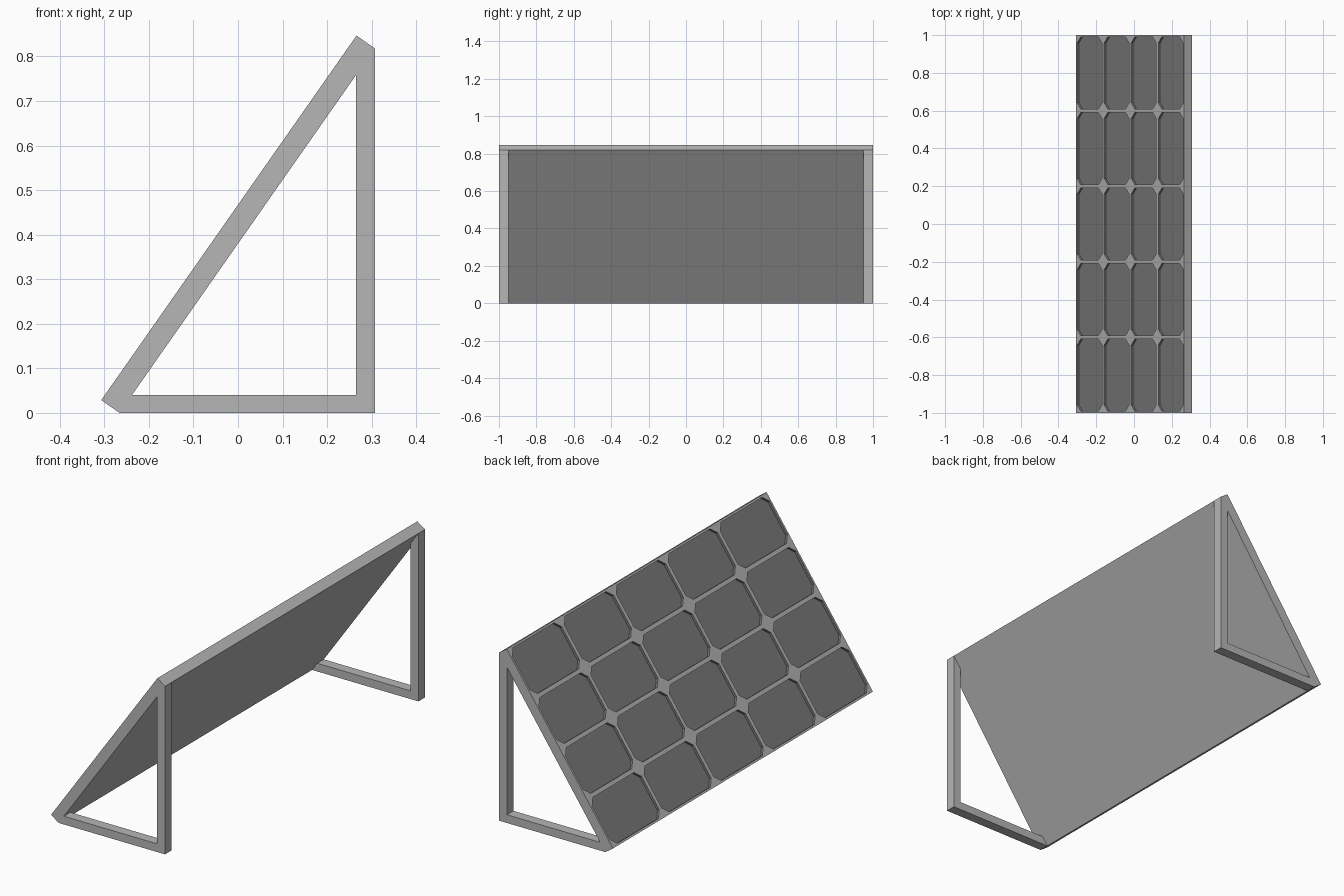
import bpy, bmesh, math
from mathutils import Vector

if "Cube" in bpy.data.objects:
    bpy.data.objects.remove(bpy.data.objects["Cube"])

ANGLE = math.radians(55)
LENGTH, THICK, WIDTH = 0.999, 0.05, 2.0
COLS, ROWS = 5, 4
GAP, CHAMFER, DEPTH = 0.010, 0.032, 0.012

D = Vector((math.cos(ANGLE), 0, math.sin(ANGLE)))      # up the slope
N = Vector((-math.sin(ANGLE), 0, math.cos(ANGLE)))     # out of the panel
HALF = (LENGTH * D.x - THICK * N.x) / 2
ORIGIN = Vector((-HALF, 0, THICK * N.z))               # lower outer edge


def material(name, v):
    m = bpy.data.materials.new(name)
    m.diffuse_color = (v, v, v, 1)
    m.use_nodes = True
    m.node_tree.nodes["Principled BSDF"].inputs["Base Color"].default_value = m.diffuse_color
    return m


frame_grey = material("frame grey", 0.47)
cell_grey = material("cell dark grey", 0.20)


def finish(bm, name, mats):
    bmesh.ops.recalc_face_normals(bm, faces=bm.faces)
    me = bpy.data.meshes.new(name)
    bm.to_mesh(me)
    bm.free()
    for m in mats:
        me.materials.append(m)
    ob = bpy.data.objects.new(name, me)
    bpy.context.collection.objects.link(ob)
    return ob


# Solar panel: tiles with recessed chamfered cells
bm = bmesh.new()


def vert(y, s, h=0.0):
    return bm.verts.new(ORIGIN + Vector((0, y, 0)) + D * s + N * h)


def octagon(y0, y1, s0, s1, c):
    return [(y0 + c, s0), (y1 - c, s0), (y1, s0 + c), (y1, s1 - c),
            (y1 - c, s1), (y0 + c, s1), (y0, s1 - c), (y0, s0 + c)]


w, l = WIDTH / COLS, LENGTH / ROWS
for i in range(COLS):
    for j in range(ROWS):
        y0, s0 = -WIDTH / 2 + i * w, j * l
        y1, s1 = y0 + w, s0 + l
        rect = [vert(*p) for p in ((y0, s0), (y1, s0), (y1, s1), (y0, s1))]
        pts = octagon(y0 + GAP, y1 - GAP, s0 + GAP, s1 - GAP, CHAMFER)
        rim = [vert(*p) for p in pts]
        low = [vert(*p, -DEPTH) for p in pts]
        for k in range(4):
            a, b = 2 * k, 2 * k + 1
            n = (k + 1) % 4
            bm.faces.new((rect[k], rect[n], rim[b], rim[a]))
            bm.faces.new((rect[n], rim[(b + 1) % 8], rim[b]))
        for k in range(8):
            n = (k + 1) % 8
            bm.faces.new((rim[k], rim[n], low[n], low[k])).material_index = 1
        bm.faces.new(low).material_index = 1
bmesh.ops.remove_doubles(bm, verts=bm.verts, dist=1e-5)

# Panel sides and back
border = [e for e in bm.edges if e.is_boundary]
ret = bmesh.ops.extrude_edge_only(bm, edges=border)["geom"]
for g in ret:
    if isinstance(g, bmesh.types.BMVert):
        g.co -= N * THICK
    elif isinstance(g, bmesh.types.BMFace):
        g.material_index = 0
back_edges = [e for e in bm.edges if e.is_boundary]
for f in bmesh.ops.contextual_create(bm, geom=back_edges)["faces"]:
    f.material_index = 0
finish(bm, "solar_panel", (frame_grey, cell_grey))

# L-shaped stands at both ends, cut to the slope of the panel back
BAR = 0.042
x_low = -HALF - THICK * N.x
tan = math.tan(ANGLE)
profile = [(x_low, 0), (HALF, 0), (HALF, (HALF - x_low) * tan),
           (HALF - BAR, (HALF - BAR - x_low) * tan),
           (HALF - BAR, 0.04), (x_low + 0.04 / tan, 0.04)]
for name, y0 in (("front_stand", -1.0), ("back_stand", 0.95)):
    bm = bmesh.new()
    face = bm.faces.new([bm.verts.new((x, y0, z)) for x, z in profile])
    ext = bmesh.ops.extrude_face_region(bm, geom=[face])["geom"]
    for g in ext:
        if isinstance(g, bmesh.types.BMVert):
            g.co.y += 0.05
    finish(bm, name, (frame_grey,))
